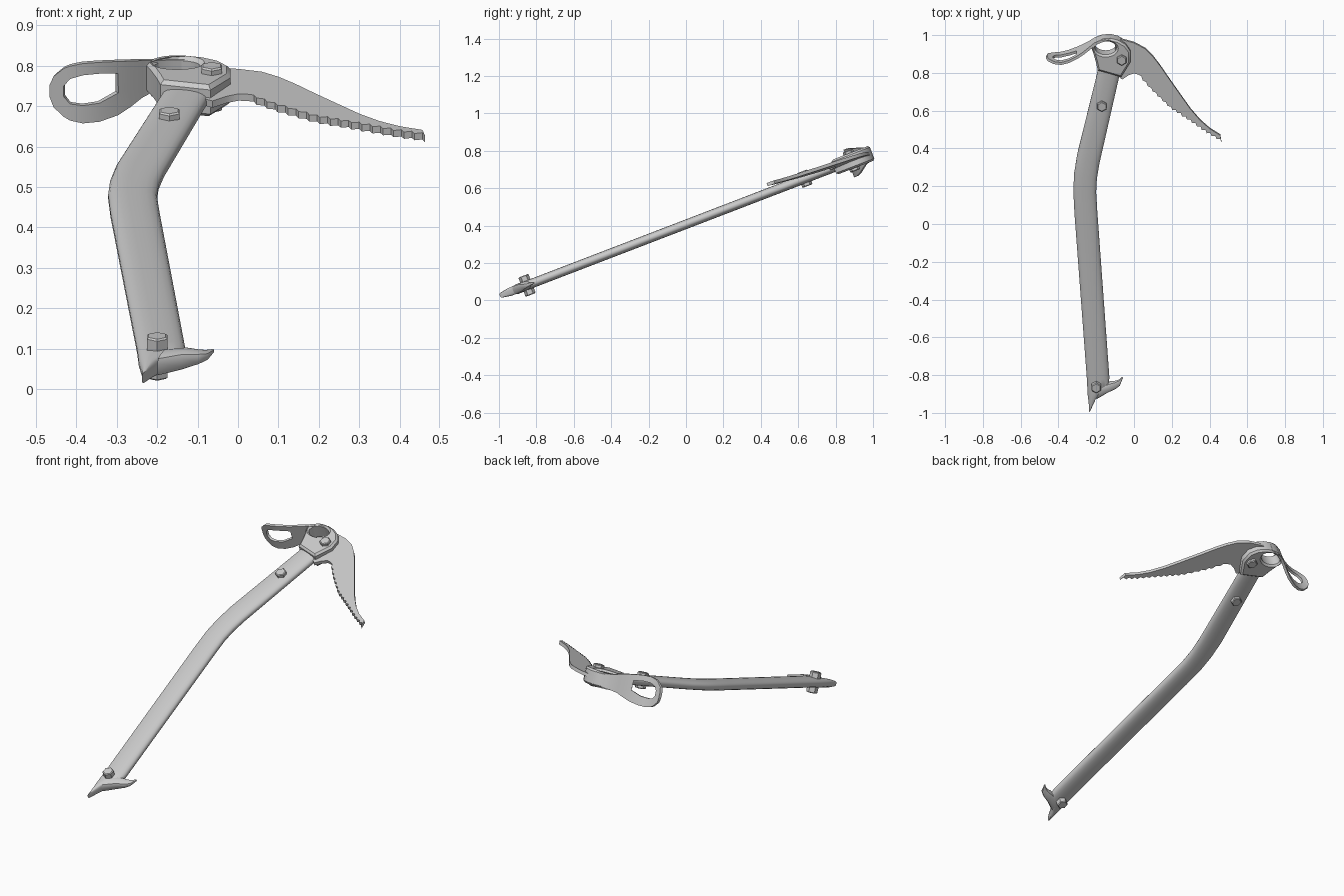
import bpy, bmesh, math
from mathutils import Matrix

if "Cube" in bpy.data.objects:
    bpy.data.objects.remove(bpy.data.objects["Cube"])

TILT = math.radians(21)
C, S = math.cos(TILT), math.sin(TILT)
LIFT = 0.407
# parts are drawn flat (x, length, thickness), then leaned by this matrix
LEAN = Matrix.Translation((0, 0, LIFT)) @ Matrix.Rotation(TILT, 4, 'X')

metal = bpy.data.materials.new("grey metal")
metal.diffuse_color = (0.6, 0.6, 0.6, 1)
metal.use_nodes = True
metal.node_tree.nodes["Principled BSDF"].inputs["Base Color"].default_value = metal.diffuse_color


def finish(obj, angle=35):
    obj.data.transform(LEAN)
    obj.data.materials.clear()
    obj.data.materials.append(metal)
    bpy.ops.object.select_all(action='DESELECT')
    obj.select_set(True)
    bpy.context.view_layer.objects.active = obj
    bpy.ops.object.shade_smooth_by_angle(angle=math.radians(angle))


def from_bmesh(name, bm):
    bmesh.ops.recalc_face_normals(bm, faces=bm.faces)
    mesh = bpy.data.meshes.new(name)
    bm.to_mesh(mesh)
    bm.free()
    obj = bpy.data.objects.new(name, mesh)
    bpy.context.collection.objects.link(obj)
    return obj


def loft(name, stations, sides=20, power=0.8):
    """Oval rings between two edge points (x, y) with a half thickness."""
    bm = bmesh.new()
    rings = []
    for (ax, ay), (bx, by), t in stations:
        ring = []
        for i in range(sides):
            a = 2 * math.pi * (i + 0.5) / sides
            c, s = math.cos(a), math.sin(a)
            k = math.copysign(abs(c) ** power, c)
            h = math.copysign(abs(s) ** power, s)
            ring.append(bm.verts.new(((ax + bx + k * (bx - ax)) / 2,
                                      (ay + by + k * (by - ay)) / 2 / C, h * t)))
        rings.append(ring)
    for r, q in zip(rings, rings[1:]):
        for i in range(sides):
            j = (i + 1) % sides
            bm.faces.new((r[i], r[j], q[j], q[i]))
    bm.faces.new(rings[0])
    bm.faces.new(rings[-1])
    finish(from_bmesh(name, bm))


def plate(name, outlines, half, bevel=0.0, roll=None):
    """Flat plate from closed outlines; inner outlines become holes."""
    cu = bpy.data.curves.new(name, 'CURVE')
    cu.dimensions, cu.fill_mode = '2D', 'BOTH'
    cu.extrude, cu.bevel_depth, cu.bevel_resolution = half - bevel, bevel, 0
    cu.offset = -bevel
    for pts in outlines:
        sp = cu.splines.new('POLY')
        sp.points.add(len(pts) - 1)
        for p, (x, y) in zip(sp.points, pts):
            p.co = (x, y / C, 0, 1)
        sp.use_cyclic_u = True
    obj = bpy.data.objects.new(name, cu)
    bpy.context.collection.objects.link(obj)
    bpy.ops.object.select_all(action='DESELECT')
    obj.select_set(True)
    bpy.context.view_layer.objects.active = obj
    bpy.ops.object.convert(target='MESH')
    obj = bpy.context.view_layer.objects.active
    if roll:
        for v in obj.data.vertices:
            w = roll(v.co.x)
            v.co.z += w
            v.co.y += w * S / C
    finish(obj)


# bent shaft with pointed lower end
loft("shaft", [
    ((-0.238, -0.995), (-0.226, -0.975), 0.014),
    ((-0.238, -0.965), (-0.198, -0.915), 0.022),
    ((-0.246, -0.90), (-0.132, -0.845), 0.025),
    ((-0.250, -0.82), (-0.130, -0.81), 0.025),
    ((-0.316, 0.06), (-0.194, 0.07), 0.025),
    ((-0.322, 0.18), (-0.200, 0.17), 0.025),
    ((-0.317, 0.27), (-0.196, 0.24), 0.025),
    ((-0.301, 0.37), (-0.183, 0.32), 0.025),
    ((-0.190, 0.82), (-0.076, 0.79), 0.025),
    ((-0.180, 0.87), (-0.064, 0.84), 0.025)])

# small hook beside the lower point
loft("lower_hook", [
    ((-0.200, -0.925), (-0.175, -0.85), 0.027),
    ((-0.140, -0.890), (-0.125, -0.835), 0.024),
    ((-0.098, -0.872), (-0.100, -0.832), 0.016),
    ((-0.075, -0.855), (-0.080, -0.825), 0.010),
    ((-0.059, -0.815), (-0.064, -0.811), 0.004)], sides=12, power=0.6)

# head with an oval eye
eye = [(-0.150 + 0.057 * math.cos(i * math.pi / 12),
        0.944 + 0.036 * math.sin(i * math.pi / 12)) for i in range(24)]
head = [(-0.192, 0.825), (-0.068, 0.79), (-0.018, 0.87), (-0.018, 0.925),
        (-0.045, 0.962), (-0.085, 0.985), (-0.125, 0.995), (-0.165, 0.992),
        (-0.200, 0.975), (-0.228, 0.950), (-0.215, 0.915), (-0.202, 0.87)]
plate("head", [head, eye], 0.042, 0.010)

# toothed pick
top_edge = [(-0.10, 0.985), (-0.06, 0.978), (0.0, 0.962), (0.06, 0.93), (0.10, 0.89),
            (0.14, 0.838), (0.19, 0.765), (0.243, 0.69), (0.30, 0.61),
            (0.35, 0.552), (0.40, 0.508), (0.457, 0.472)]
low_edge = [(0.02, 0.795), (0.085, 0.718), (0.19, 0.615), (0.296, 0.545),
            (0.39, 0.480), (0.463, 0.438)]


def low_y(x):
    for (x0, y0), (x1, y1) in zip(low_edge, low_edge[1:]):
        if x <= x1:
            return y0 + (y1 - y0) * (x - x0) / (x1 - x0)
    return low_edge[-1][1]


TEETH = 17
teeth = []
for i in range(TEETH):
    x0 = 0.02 + 0.443 * i / TEETH
    x1 = 0.02 + 0.443 * (i + 0.75) / TEETH
    teeth += [(x0, low_y(x0)), (x1, low_y(x1) + 0.013)]
root = [(-0.10, 0.80), (-0.063, 0.768), (-0.03, 0.79), (0.0, 0.80)]
plate("pick", [root + teeth + [(0.463, 0.434)] + top_edge[::-1]], 0.009,
      roll=lambda x: 0.075 * (x + 0.1))

# curved adze: columns of x, y, outer low/high z, opening low/high z
cols = [(-0.463, 0.885, 0.725, 0.755, 0.735, 0.745),
        (-0.455, 0.881, 0.700, 0.776, 0.725, 0.755),
        (-0.430, 0.876, 0.676, 0.796, 0.726, 0.752),
        (-0.415, 0.874, 0.667, 0.802, 0.708, 0.770),
        (-0.385, 0.874, 0.660, 0.808, 0.704, 0.779),
        (-0.345, 0.884, 0.664, 0.811, 0.710, 0.783),
        (-0.300, 0.904, 0.680, 0.813, 0.735, 0.783),
        (-0.270, 0.922, 0.700, 0.814, 0.740, 0.783),
        (-0.240, 0.943, 0.724, 0.815, 0.752, 0.790),
        (-0.205, 0.968, 0.742, 0.815, 0.765, 0.800),
        (-0.165, 0.983, 0.752, 0.817, 0.770, 0.800),
        (-0.120, 0.988, 0.754, 0.818, 0.772, 0.802)]
bm = bmesh.new()
grid = []
for x, y, lo, hi, hlo, hhi in cols:
    v = y / C
    grid.append([bm.verts.new((x, v, (z - LIFT - v * S) / C))
                 for z in (lo, hlo, hhi, hi)])
for i, (a, b) in enumerate(zip(grid, grid[1:])):
    for j in range(3):
        if j == 1 and 2 <= i <= 5:      # opening
            continue
        bm.faces.new((a[j], b[j], b[j + 1], a[j + 1]))
adze = from_bmesh("adze", bm)
solid = adze.modifiers.new("thickness", 'SOLIDIFY')
solid.thickness, solid.offset = 0.014, 0
bpy.context.view_layer.objects.active = adze
adze.select_set(True)
bpy.ops.object.modifier_apply(modifier=solid.name)
finish(adze, 50)

# hexagonal bolts running through shaft and head
for name, x, y, reach in (("lower_bolt", -0.200, -0.850, 0.055),
                          ("upper_bolt", -0.170, 0.635, 0.042),
                          ("head_bolt", -0.065, 0.885, 0.058)):
    bm = bmesh.new()
    bmesh.ops.create_cone(bm, cap_ends=True, segments=6, radius1=0.029,
                          radius2=0.029, depth=2 * reach)
    caps = [e for e in bm.edges if abs(e.verts[0].co.z - e.verts[1].co.z) < 1e-5]
    bmesh.ops.bevel(bm, geom=caps, offset=0.004, segments=1, affect='EDGES')
    bmesh.ops.translate(bm, verts=bm.verts, vec=(x, y / C, 0))
    finish(from_bmesh(name, bm), 20)
